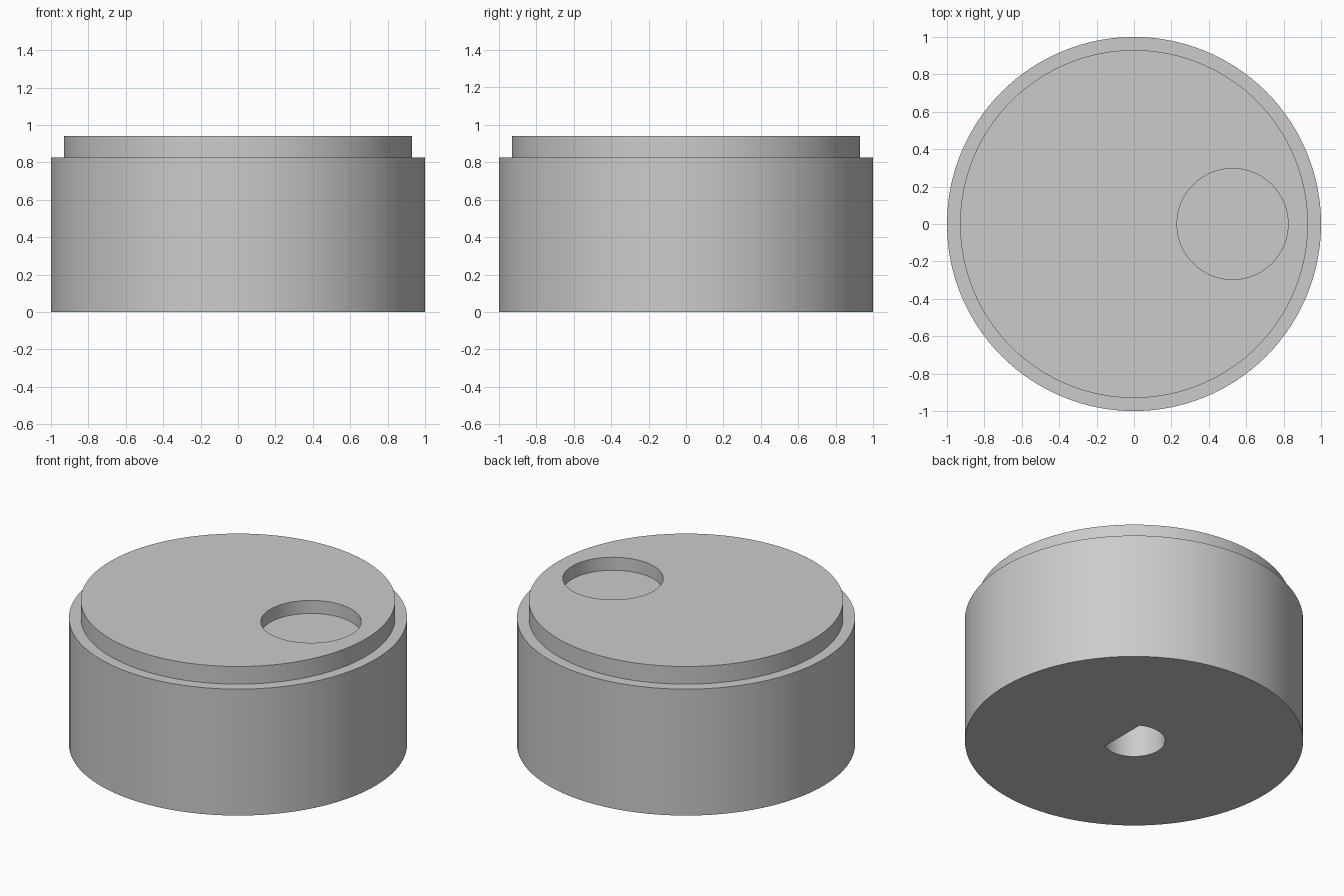
import bpy
import bmesh
from math import acos, cos, pi, radians, sin

if "Cube" in bpy.data.objects:
    bpy.data.objects.remove(bpy.data.objects["Cube"])

grey = bpy.data.materials.new("light grey plastic")
grey.use_nodes = True
colour = (0.6, 0.6, 0.6, 1)
grey.diffuse_color = colour
grey.node_tree.nodes["Principled BSDF"].inputs["Base Color"].default_value = colour


def make_object(name, bm):
    bmesh.ops.recalc_face_normals(bm, faces=bm.faces)
    mesh = bpy.data.meshes.new(name)
    bm.to_mesh(mesh)
    bm.free()
    mesh.materials.append(grey)
    obj = bpy.data.objects.new(name, mesh)
    bpy.context.collection.objects.link(obj)
    return obj


def arc(radius, start, end, count):
    step = (end - start) / count
    return [(radius * cos(start + i * step), radius * sin(start + i * step))
            for i in range(count + 1)]


def circle(radius, count):
    return arc(radius, 0, 2 * pi, count)[:-1]


def prism(name, outline, bottom, top, x=0):
    bm = bmesh.new()
    low = [bm.verts.new((px + x, py, bottom)) for px, py in outline]
    high = [bm.verts.new((px + x, py, top)) for px, py in outline]
    bm.faces.new(low)
    bm.faces.new(high)
    for i in range(len(low)):
        j = (i + 1) % len(low)
        bm.faces.new((low[i], low[j], high[j], high[i]))
    return make_object(name, bm)


def stepped_body(name, rings, count):
    bm = bmesh.new()
    loops = [[bm.verts.new((x, y, z)) for x, y in circle(r, count)] for r, z in rings]
    bm.faces.new(loops[0])
    bm.faces.new(loops[-1])
    for a, b in zip(loops, loops[1:]):
        for i in range(count):
            j = (i + 1) % count
            bm.faces.new((a[i], a[j], b[j], b[i]))
    return make_object(name, bm)


# Knob body with a narrower raised cap
knob = stepped_body("knob", [(1, 0), (1, 0.825), (0.93, 0.825), (0.93, 0.94)], 128)

# Finger dimple in the top, and D-shaped shaft socket in the underside
flat_angle = acos(0.5)
dimple = prism("dimple_cutter", circle(0.297, 64), 0.855, 1.1, x=0.527)
socket = prism("shaft_socket_cutter",
               arc(0.184, flat_angle, 2 * pi - flat_angle, 48), -0.2, 0.65)

bpy.context.view_layer.objects.active = knob
for cutter in (dimple, socket):
    cutter.hide_render = True
    cut = knob.modifiers.new(cutter.name, "BOOLEAN")
    cut.operation = "DIFFERENCE"
    cut.solver = "EXACT"
    cut.object = cutter
    bpy.ops.object.modifier_apply(modifier=cut.name)
    bpy.data.objects.remove(cutter)

# Smooth round walls, crisp edges
bpy.ops.object.select_all(action="DESELECT")
knob.select_set(True)
bpy.ops.object.shade_smooth_by_angle(angle=radians(30))
